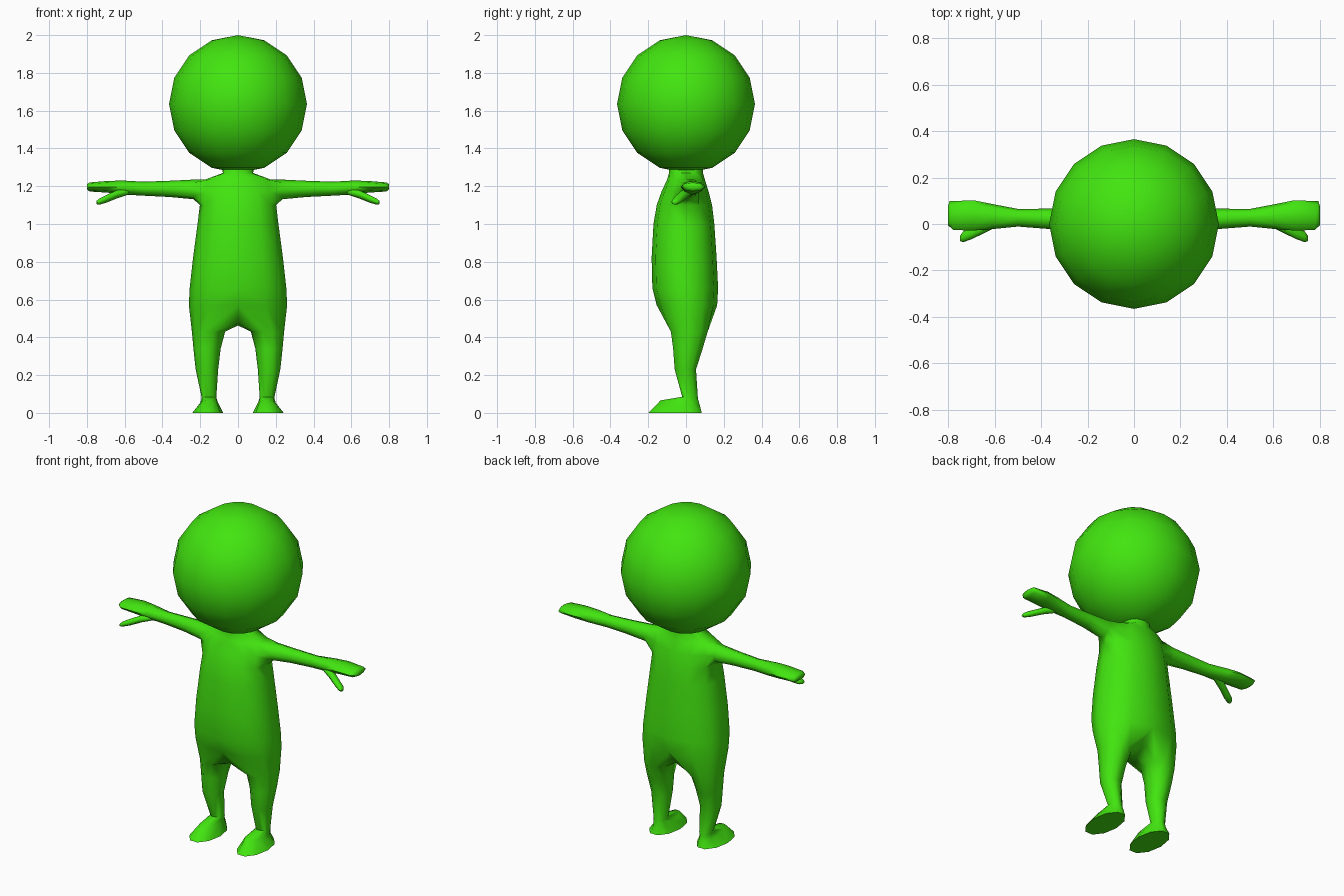
import bpy, bmesh, math

if "Cube" in bpy.data.objects:
    bpy.data.objects.remove(bpy.data.objects["Cube"])

green = bpy.data.materials.new("bright_green")
green.diffuse_color = (0.055, 0.78, 0.005, 1)
green.use_nodes = True
green.node_tree.nodes["Principled BSDF"].inputs["Base Color"].default_value = green.diffuse_color


def finish(bm, name, angle):
    bmesh.ops.recalc_face_normals(bm, faces=bm.faces[:])
    mesh = bpy.data.meshes.new(name)
    bm.to_mesh(mesh)
    bm.free()
    mesh.materials.append(green)
    ob = bpy.data.objects.new(name, mesh)
    bpy.context.collection.objects.link(ob)
    bpy.ops.object.select_all(action='DESELECT')
    ob.select_set(True)
    bpy.context.view_layer.objects.active = ob
    bpy.ops.object.shade_smooth_by_angle(angle=math.radians(angle))
    return ob


def spow(v, e):
    return math.copysign(abs(v) ** e, v)


bm = bmesh.new()


def bridge(a, b, closed=True, skip=()):
    n = len(a)
    for i in range(n if closed else n - 1):
        if i not in skip:
            j = (i + 1) % n
            bm.faces.new((a[i], a[j], b[j], b[i]))


def torso_ring(z, rx, y0, y1):
    # half loop from front centre, round the side, to back centre
    cy, ry, pts = (y0 + y1) / 2, (y1 - y0) / 2, []
    for i in range(7):
        a = math.radians(-90 + 30 * i)
        x = 0 if i in (0, 6) else rx * spow(math.cos(a), 0.85)
        pts.append(bm.verts.new((x, cy + ry * spow(math.sin(a), 0.9), z)))
    return pts


def leg_ring(zf, zb, x0, x1, y0, y1):
    # loop of 10, tilted from height zf at the front to zb at the back
    pts = []
    for i in range(10):
        a = math.radians(-108 + 36 * i)
        t = (math.sin(a) / 0.951 + 1) / 2
        pts.append(bm.verts.new(((x0 + x1) / 2 + (x1 - x0) / 2 * math.cos(a),
                                 y0 + (y1 - y0) * t, zf + (zb - zf) * t)))
    return pts


def arm_ring(x, cy, cz, ry, rz, slant=0.0):
    # loop of 8 around the arm; slant pulls the front edge back
    pts = []
    for i in range(8):
        a = math.radians(-135 + 45 * i)
        pts.append(bm.verts.new((x + slant * math.cos(a), cy + ry * math.cos(a),
                                 cz + rz * math.sin(a))))
    return pts


# torso, from neck down to pelvis: z, half width, front y, back y
torso = [torso_ring(*r) for r in [
    (1.31, 0.085, -0.09, 0.09), (1.27, 0.08, -0.09, 0.09),
    (1.235, 0.175, -0.10, 0.10), (1.17, 0.195, -0.13, 0.12),
    (1.10, 0.202, -0.155, 0.138), (1.00, 0.214, -0.172, 0.15),
    (0.82, 0.238, -0.182, 0.162), (0.66, 0.256, -0.178, 0.17),
    (0.57, 0.26, -0.155, 0.165)]]
bm.faces.new(torso[0])
for k in range(len(torso) - 1):
    bridge(torso[k], torso[k + 1], False, (2, 3) if k in (2, 3) else ())

# legs and feet, joined to the pelvis through a crotch strip
crotch = [bm.verts.new(p) for p in
          [(0, 0.10, 0.485), (0, 0.01, 0.463), (0, -0.08, 0.475)]]
prev = torso[-1] + crotch
for r in [(0.43, 0.43, 0.068, 0.244, -0.08, 0.115),
          (0.34, 0.34, 0.092, 0.236, -0.068, 0.088),
          (0.23, 0.23, 0.105, 0.224, -0.06, 0.053),
          (0.085, 0.075, 0.115, 0.192, -0.02, 0.063),
          (0.066, 0.04, 0.105, 0.20, -0.135, 0.073),
          (0, 0, 0.078, 0.242, -0.198, 0.083)]:
    ring = leg_ring(*r)
    bridge(prev, ring)
    prev = ring
bm.faces.new(prev)

# arms and hands, grown from the opening at the shoulder
c, b, a = torso[2], torso[3], torso[4]
prev = [a[2], a[3], a[4], b[4], c[4], c[3], c[2], b[2]]
for r in [(0.235, 0.015, 1.183, 0.055, 0.052),
          (0.36, 0.022, 1.186, 0.044, 0.043),
          (0.50, 0.027, 1.187, 0.038, 0.037),
          (0.61, 0.032, 1.193, 0.054, 0.037),
          (0.69, 0.037, 1.197, 0.065, 0.031),
          (0.785, 0.036, 1.196, 0.062, 0.024, 0.008),
          (0.80, 0.036, 1.197, 0.042, 0.014)]:
    ring = arm_ring(*r)
    bridge(prev, ring)
    prev = ring
bm.faces.new(prev)

# thumbs
prev = None
for r in [(0.56, 0.02, 1.178, 0.018, 0.016), (0.64, -0.01, 1.158, 0.027, 0.022),
          (0.70, -0.04, 1.132, 0.026, 0.02), (0.735, -0.055, 1.118, 0.023, 0.016),
          (0.748, -0.062, 1.114, 0.012, 0.009)]:
    ring = arm_ring(*r)
    if prev:
        bridge(prev, ring)
    else:
        bm.faces.new(ring)
    prev = ring
bm.faces.new(prev)

# mirror to the other side
bmesh.ops.mirror(bm, geom=bm.verts[:] + bm.edges[:] + bm.faces[:],
                 axis='X', merge_dist=0.0005)
bmesh.ops.remove_doubles(bm, verts=bm.verts[:], dist=0.0001)
finish(bm, "body", 60)

# head
bm = bmesh.new()
bmesh.ops.create_uvsphere(bm, u_segments=16, v_segments=8, radius=0.365)
bmesh.ops.translate(bm, verts=bm.verts[:], vec=(0, 0, 1.635))
finish(bm, "head", 60)
